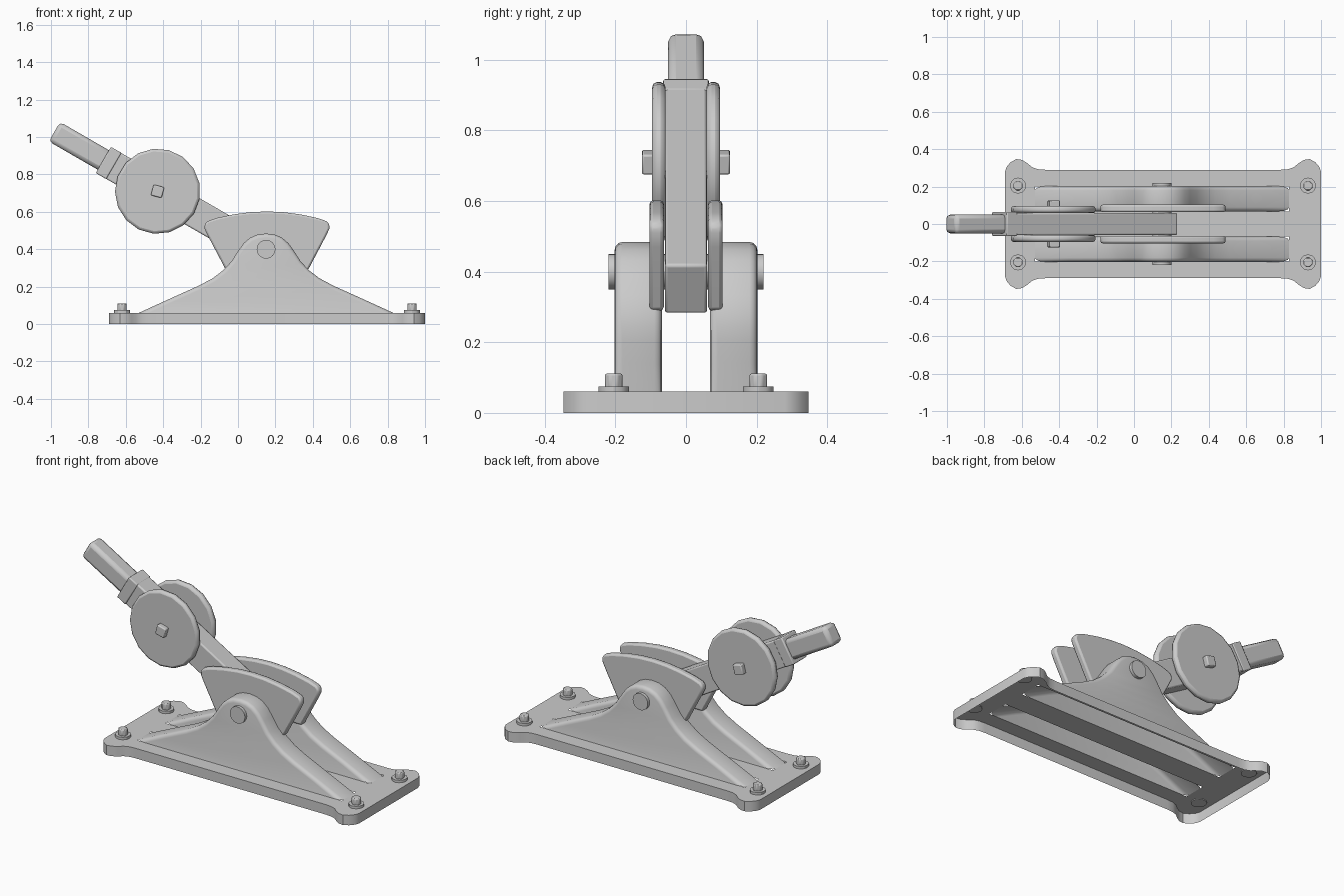
import bpy, bmesh, math
from mathutils import Vector, Matrix

if "Cube" in bpy.data.objects:
    bpy.data.objects.remove(bpy.data.objects["Cube"])


def finish(name, bm, angle=35, bevel=0, segments=2):
    me = bpy.data.meshes.new(name)
    bm.to_mesh(me)
    bm.free()
    ob = bpy.data.objects.new(name, me)
    bpy.context.collection.objects.link(ob)
    if bevel:
        m = ob.modifiers.new("bevel", 'BEVEL')
        m.width, m.segments, m.limit_method = bevel, segments, 'ANGLE'
        m.angle_limit = math.radians(40)
    bpy.ops.object.select_all(action='DESELECT')
    ob.select_set(True)
    bpy.context.view_layer.objects.active = ob
    bpy.ops.object.shade_smooth_by_angle(angle=math.radians(angle))
    return ob


def prism(pts, y0, y1, open_base=False):
    """Extrude an xz profile along y; the last-to-first span is the base."""
    bm = bmesh.new()
    a = [bm.verts.new((x, y0, z)) for x, z in pts]
    b = [bm.verts.new((x, y1, z)) for x, z in pts]
    bm.faces.new(a)
    bm.faces.new(b[::-1])
    n = len(pts)
    for i in range(n - 1 if open_base else n):
        j = (i + 1) % n
        bm.faces.new((a[i], b[i], b[j], a[j]))
    bmesh.ops.recalc_face_normals(bm, faces=bm.faces)
    return bm


def cylinder(name, loc, r, depth, sides, axis='Z', spin=0, bevel=0):
    bm = bmesh.new()
    bmesh.ops.create_cone(bm, cap_ends=True, segments=sides, radius1=r, radius2=r, depth=depth)
    m = Matrix.Rotation(spin, 4, 'Z')
    if axis == 'Y':
        m = Matrix.Rotation(math.pi / 2, 4, 'X') @ m
    bm.transform(Matrix.Translation(loc) @ m)
    return finish(name, bm, 30, bevel)


# Base plate: open-bottomed shell with ears, and holes under the hollow brackets
cx = 0.155
quarter = [(0.845, 0.28), (0.836, 0.305), (0.815, 0.33), (0.785, 0.347), (0.755, 0.343),
           (0.725, 0.325), (0.70, 0.304), (0.67, 0.293), (0.63, 0.29)]
right = quarter[::-1] + [(x, -y) for x, y in quarter]
outline = right + [(-x, -y) for x, y in right]
bm = bmesh.new()


def loop(pts):
    vs = [bm.verts.new((x + cx, y, 0.06)) for x, y in pts]
    return [bm.edges.new((vs[i], vs[(i + 1) % len(vs)])) for i in range(len(vs))]


outer = loop(outline)
edges = list(outer)
for s in (-1, 1):
    edges += loop([(-0.685, s * 0.068), (0.675, s * 0.068), (0.675, s * 0.2), (-0.685, s * 0.2)])
bmesh.ops.triangle_fill(bm, edges=edges, use_beauty=True)
ext = bmesh.ops.extrude_edge_only(bm, edges=outer)
for v in ext['geom']:
    if isinstance(v, bmesh.types.BMVert):
        v.co.z = 0
bmesh.ops.recalc_face_normals(bm, faces=bm.faces)
if sum(f.normal.z for f in bm.faces) < 0:
    bmesh.ops.reverse_faces(bm, faces=bm.faces)
finish("base_plate", bm)

# Hollow pivot brackets with rounded crests
half = [(0.68, 0.06), (0.5, 0.142), (0.36, 0.205), (0.285, 0.245), (0.23, 0.287), (0.185, 0.335),
        (0.15, 0.39), (0.12, 0.432), (0.085, 0.462), (0.045, 0.479)]
profile = [(0.15 - x, z) for x, z in half] + [(0.15, 0.484)] + [(0.15 + x, z) for x, z in half[::-1]]
for s, side in ((-1, "front"), (1, "back")):
    lo, hi = sorted((s * 0.068, s * 0.202))
    bm = prism(profile, lo, hi, True)
    rim = [e for e in bm.edges if len(e.link_faces) == 2
           and abs(e.verts[0].co.y - e.verts[1].co.y) < 1e-4]
    bmesh.ops.bevel(bm, geom=rim, offset=0.022, segments=3, profile=0.5,
                    affect='EDGES', clamp_overlap=True)
    finish(side + "_bracket", bm, 50)

# Fan-shaped cheek plates around the arm
fan_half = [(0.22, 0.29), (0.315, 0.47), (0.334, 0.51), (0.334, 0.532), (0.318, 0.55), (0.27, 0.567),
            (0.18, 0.586), (0.09, 0.598)]
fan = [(0.155 - x, z) for x, z in fan_half] + [(0.155, 0.602)] + [(0.155 + x, z) for x, z in fan_half[::-1]]
for s, side in ((-1, "front"), (1, "back")):
    lo, hi = sorted((s * 0.063, s * 0.103))
    finish(side + "_cheek_plate", prism(fan, lo, hi), 40, 0.01)

# Pivot pin
cylinder("pivot_pin", (0.15, 0, 0.40), 0.05, 0.44, 24, 'Y')

# Inclined arm: t is measured from the disc centre toward the upper tip
hub = Vector((-0.43, 0, 0.71))
tilt = Matrix.Rotation(math.radians(30), 4, 'Y')
for name, t0, t1, hy, hw, bev in (("arm", -0.72, 0.33, 0.06, 0.08, 0.008),
                                  ("arm_collar", 0.27, 0.335, 0.065, 0.081, 0.006),
                                  ("arm_tip", 0.3, 0.637, 0.051, 0.06, 0.022)):
    bm = bmesh.new()
    bmesh.ops.create_cube(bm, size=2)
    bm.transform(Matrix.Translation(hub) @ tilt @ Matrix.Translation((-(t0 + t1) / 2, 0, 0))
                 @ Matrix.Diagonal(((t1 - t0) / 2, hy, hw, 1)))
    finish(name, bm, 40, bev)

# Side discs and their square nuts
for s, side in ((-1, "front"), (1, "back")):
    cylinder(side + "_disc", hub + Vector((0, s * 0.077, 0)), 0.228, 0.038, 17, 'Y', 0.1, 0.014)
    cylinder(side + "_disc_nut", hub + Vector((0, s * 0.107, 0)), 0.042, 0.036, 4, 'Y',
             math.radians(30), 0.006)

# Corner bolts with washers
for x in (-0.62, 0.93):
    for y in (-0.205, 0.205):
        cylinder("bolt_washer", (x, y, 0.065), 0.043, 0.02, 12)
        cylinder("bolt_head", (x, y, 0.09), 0.027, 0.042, 8, spin=math.pi / 8, bevel=0.005)
